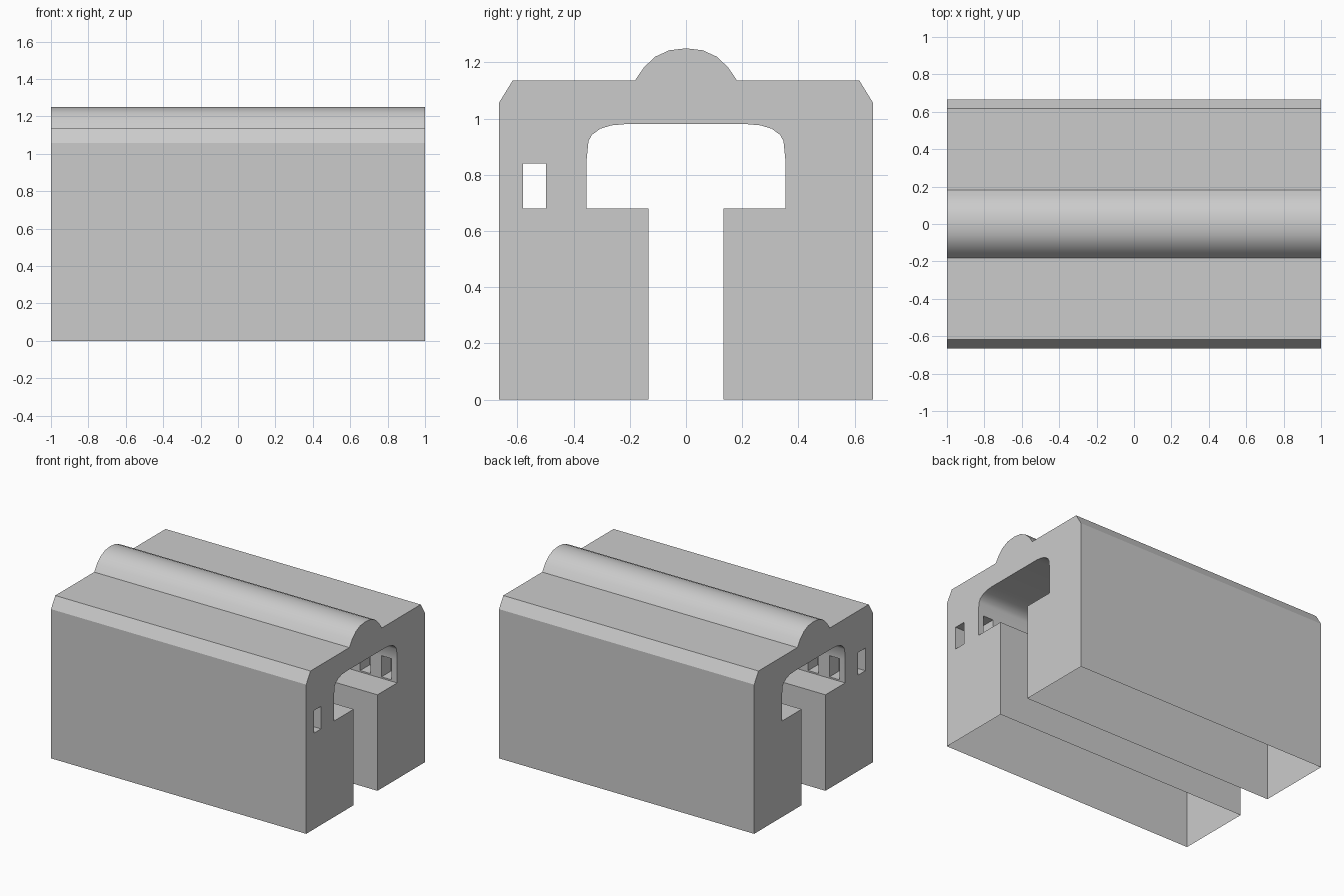
import bpy, bmesh, math

if "Cube" in bpy.data.objects:
    bpy.data.objects.remove(bpy.data.objects["Cube"])

# Half cross-section (y, z): ridge crown, shoulder, leg, slot, arched cavity
half = [(0.06, 1.243), (0.11, 1.22), (0.15, 1.182), (0.182, 1.135),
        (0.617, 1.135), (0.665, 1.057), (0.665, 0), (0.133, 0),
        (0.133, 0.68), (0.354, 0.68), (0.354, 0.85), (0.347, 0.92),
        (0.335, 0.942), (0.305, 0.964), (0.265, 0.976), (0.22, 0.98)]
profile = [(0, 1.25)] + half + [(-y, z) for y, z in reversed(half)]


def new_object(name, bm):
    bmesh.ops.recalc_face_normals(bm, faces=bm.faces)
    mesh = bpy.data.meshes.new(name)
    bm.to_mesh(mesh)
    bm.free()
    ob = bpy.data.objects.new(name, mesh)
    bpy.context.collection.objects.link(ob)
    return ob


def add_box(bm, lo, hi):
    verts = bmesh.ops.create_cube(bm, size=1)["verts"]
    for v in verts:
        v.co = [(a + b) / 2 + c * (b - a) for a, b, c in zip(lo, hi, v.co)]


def cut(ob, cutter):
    cutter.hide_render = True
    mod = ob.modifiers.new("cut", 'BOOLEAN')
    mod.operation = 'DIFFERENCE'
    mod.solver = 'EXACT'
    mod.object = cutter
    bpy.context.view_layer.objects.active = ob
    bpy.ops.object.modifier_apply(modifier=mod.name)
    bpy.data.objects.remove(cutter)


# Extruded body
bm = bmesh.new()
face = bm.faces.new([bm.verts.new((-1, y, z)) for y, z in profile])
ext = bmesh.ops.extrude_face_region(bm, geom=[face], use_keep_orig=True)["geom"]
bmesh.ops.translate(bm, vec=(2, 0, 0),
                    verts=[g for g in ext if isinstance(g, bmesh.types.BMVert)])
body = new_object("slotted_body", bm)

# Lengthwise tunnel through one side
bm = bmesh.new()
add_box(bm, (-1.1, -0.58, 0.68), (1.1, -0.498, 0.84))
cut(body, new_object("tunnel_cutter", bm))

# Rows of small pockets in both cavity walls
bm = bmesh.new()
for i in range(12):
    x = -1 + (i + 0.5) / 6
    add_box(bm, (x - 0.04, 0.32, 0.69), (x + 0.04, 0.46, 0.84))
    add_box(bm, (x - 0.04, -0.46, 0.69), (x + 0.04, -0.32, 0.84))
cut(body, new_object("pocket_cutter", bm))

# Legs are open underneath
bm = bmesh.new()
bm.from_mesh(body.data)
bottom = [f for f in bm.faces if all(abs(v.co.z) < 1e-4 for v in f.verts)]
bmesh.ops.delete(bm, geom=bottom, context='FACES_ONLY')
bm.to_mesh(body.data)
bm.free()

bpy.context.view_layer.objects.active = body
body.select_set(True)
bpy.ops.object.shade_smooth_by_angle(angle=math.radians(30))
